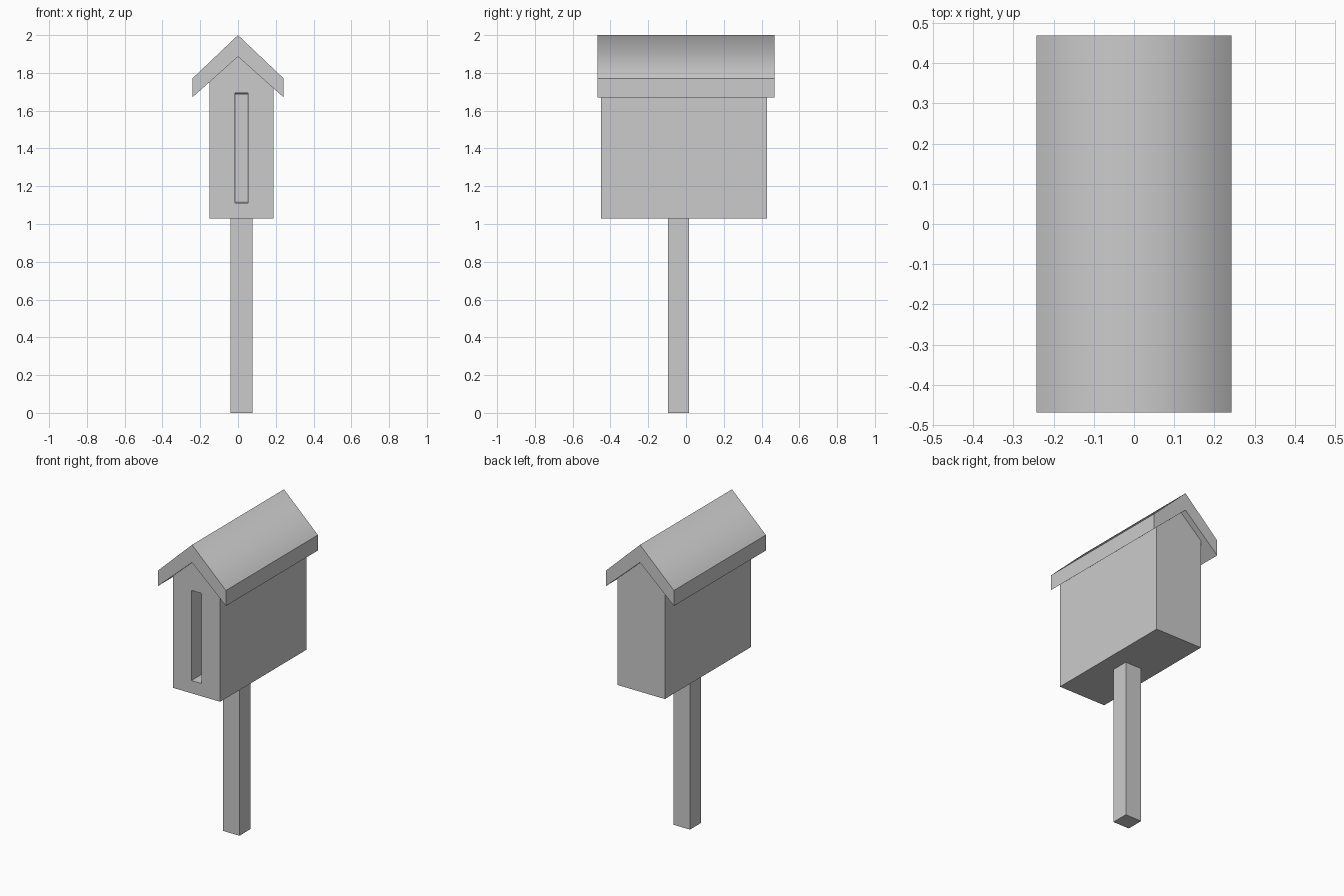
import bpy, bmesh

if "Cube" in bpy.data.objects:
    bpy.data.objects.remove(bpy.data.objects["Cube"])


def prism(name, front, y0, y1, back=None):
    """Join an x-z outline at y0 to a matching outline at y1."""
    bm = bmesh.new()
    a = [bm.verts.new((x, y0, z)) for x, z in front]
    b = [bm.verts.new((x, y1, z)) for x, z in (back or front)]
    bm.faces.new(a)
    bm.faces.new(b[::-1])
    n = len(a)
    for i in range(n):
        j = (i + 1) % n
        bm.faces.new((a[i], b[i], b[j], a[j]))
    bmesh.ops.recalc_face_normals(bm, faces=bm.faces)
    mesh = bpy.data.meshes.new(name)
    bm.to_mesh(mesh)
    bm.free()
    obj = bpy.data.objects.new(name, mesh)
    bpy.context.collection.objects.link(obj)
    return obj


def rect(x0, x1, z0, z1):
    return [(x0, z0), (x1, z0), (x1, z1), (x0, z1)]


# Post
prism("post", rect(-0.04, 0.077, 0, 1.03), -0.095, 0.017)

# Gabled house body, its top tucked just inside the roof
body = prism("house_body", [(-0.15, 1.03), (0.188, 1.03), (0.188, 1.728),
                            (0, 1.896), (-0.15, 1.762)], -0.45, 0.43)

# Tall entrance slot, tapering slightly inward
cutter = prism("slot_cutter", rect(-0.017, 0.053, 1.112, 1.694), -0.452, -0.12,
               rect(-0.013, 0.049, 1.119, 1.686))
cutter.hide_render = True
cutter.hide_viewport = True
cut = body.modifiers.new("entrance_slot", 'BOOLEAN')
cut.operation = 'DIFFERENCE'
cut.solver = 'EXACT'
cut.object = cutter

# Roof: one folded slab, shading smooth only across the ridge
roof = prism("roof", [(-0.242, 1.67), (0, 1.886), (0.242, 1.67),
                      (0.242, 1.77), (0, 2.0), (-0.242, 1.77)], -0.469, 0.469)
verts = roof.data.vertices
for face in roof.data.polygons:
    face.use_smooth = True
for edge in roof.data.edges:
    edge.use_edge_sharp = not all(verts[v].co.z > 1.99 for v in edge.vertices)
